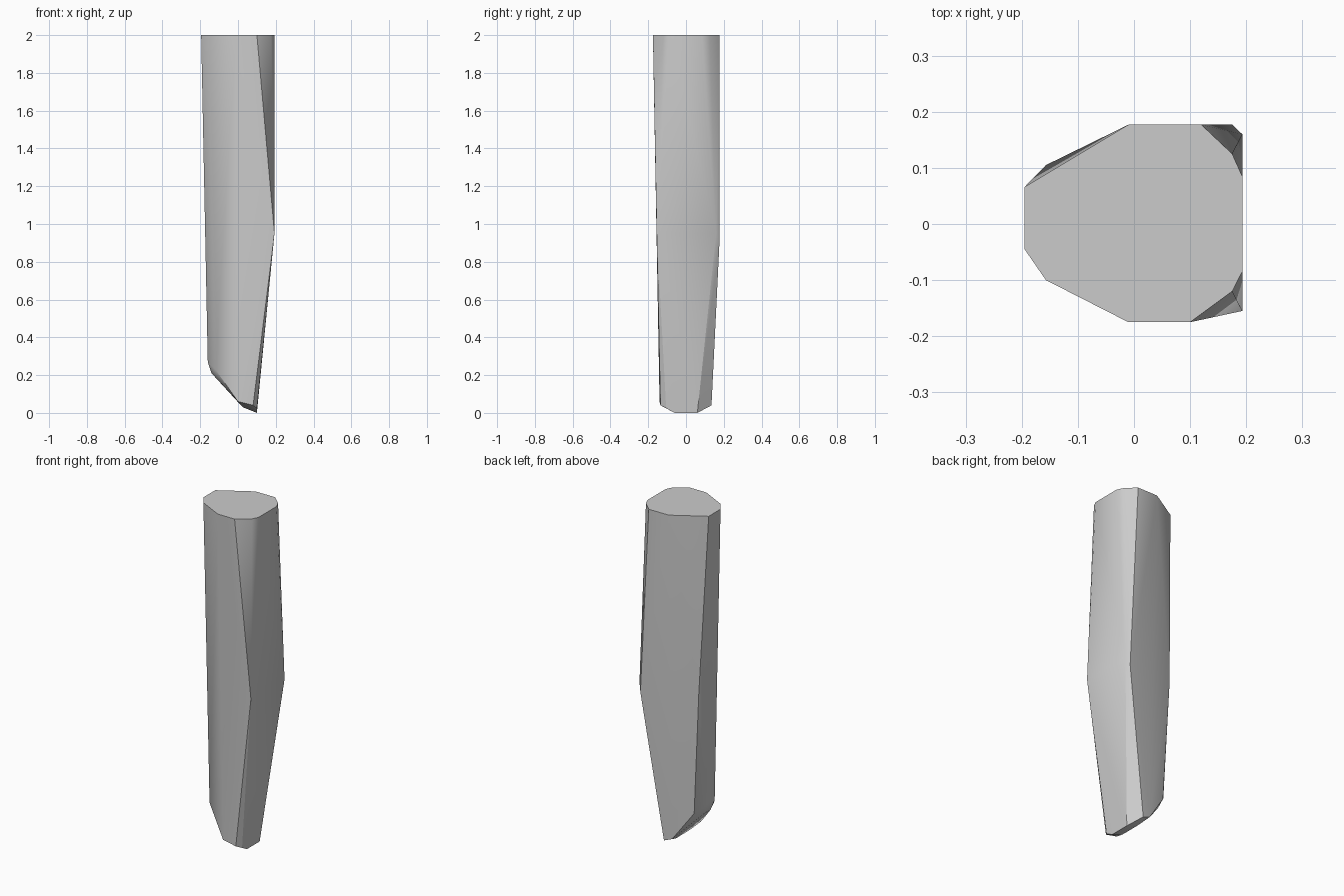
import bpy
import bmesh
import math

default_cube = bpy.data.objects.get("Cube")
if default_cube:
    bpy.data.objects.remove(default_cube, do_unlink=True)


def make_material(name, colour):
    material = bpy.data.materials.new(name)
    material.use_nodes = True
    material.diffuse_color = colour
    shader = material.node_tree.nodes["Principled BSDF"]
    shader.inputs["Base Color"].default_value = colour
    return material


def faceted_solid(name, sections, material):
    """Skin a stack of (height, outline) sections into one convex faceted solid."""
    mesh_builder = bmesh.new()
    for height, outline in sections:
        for x, y in outline:
            mesh_builder.verts.new((x, y, height))
    hull = bmesh.ops.convex_hull(mesh_builder, input=mesh_builder.verts[:])
    loose = set(hull["geom_interior"]) | set(hull["geom_unused"])
    loose_verts = [item for item in loose if isinstance(item, bmesh.types.BMVert)]
    bmesh.ops.delete(mesh_builder, geom=loose_verts, context="VERTS")
    # Merge coplanar triangles into clean facets
    bmesh.ops.dissolve_limit(mesh_builder, angle_limit=math.radians(0.5),
                             verts=mesh_builder.verts[:], edges=mesh_builder.edges[:])
    bmesh.ops.recalc_face_normals(mesh_builder, faces=mesh_builder.faces[:])

    mesh = bpy.data.meshes.new(name)
    mesh_builder.to_mesh(mesh)
    mesh_builder.free()
    mesh.materials.append(material)
    solid = bpy.data.objects.new(name, mesh)
    bpy.context.collection.objects.link(solid)
    return solid


grey = make_material("plain grey", (0.6, 0.6, 0.6, 1))

# Flat top outline
top_cap = [(-.195, .066), (-.195, -.045), (-.157, -.1), (-.01, -.175),
           (.1, -.175), (.175, -.12), (.193, -.085), (.193, .085),
           (.175, .125), (.12, .177), (-.01, .177)]

# Widest corners around the waist
waist = [(.193, -.155), (.193, .16), (-.157, .105)]
back_corner = [(.175, .177)]

# Slanted foot, from the raised heel down to the narrow toe
heel = [(-.16, -.04), (-.16, .05)]
heel_sides = [(-.12, -.095), (-.12, .095)]
heel_lip = [(-.14, -.03), (-.14, .03)]
slope_sides = [(0, -.14), (0, .13)]
toe_corners = [(.08, -.135), (.05, .135)]
toe_sole = [(.025, -.06), (.025, .06)]
toe_side = [(.1, -.105)]
toe_edge = [(.1, -.06), (.1, .06)]

post = faceted_solid("tapered_post", [
    (2, top_cap),
    (.95, waist),
    (.9, back_corner),
    (.27, heel),
    (.23, heel_sides),
    (.21, heel_lip),
    (.06, slope_sides),
    (.04, toe_corners),
    (.03, toe_sole),
    (.025, toe_side),
    (0, toe_edge),
], grey)

# Soft shading over shallow facets, crisp lines on the strong ones
bpy.ops.object.select_all(action="DESELECT")
post.select_set(True)
bpy.context.view_layer.objects.active = post
bpy.ops.object.shade_smooth_by_angle(angle=math.radians(30))
